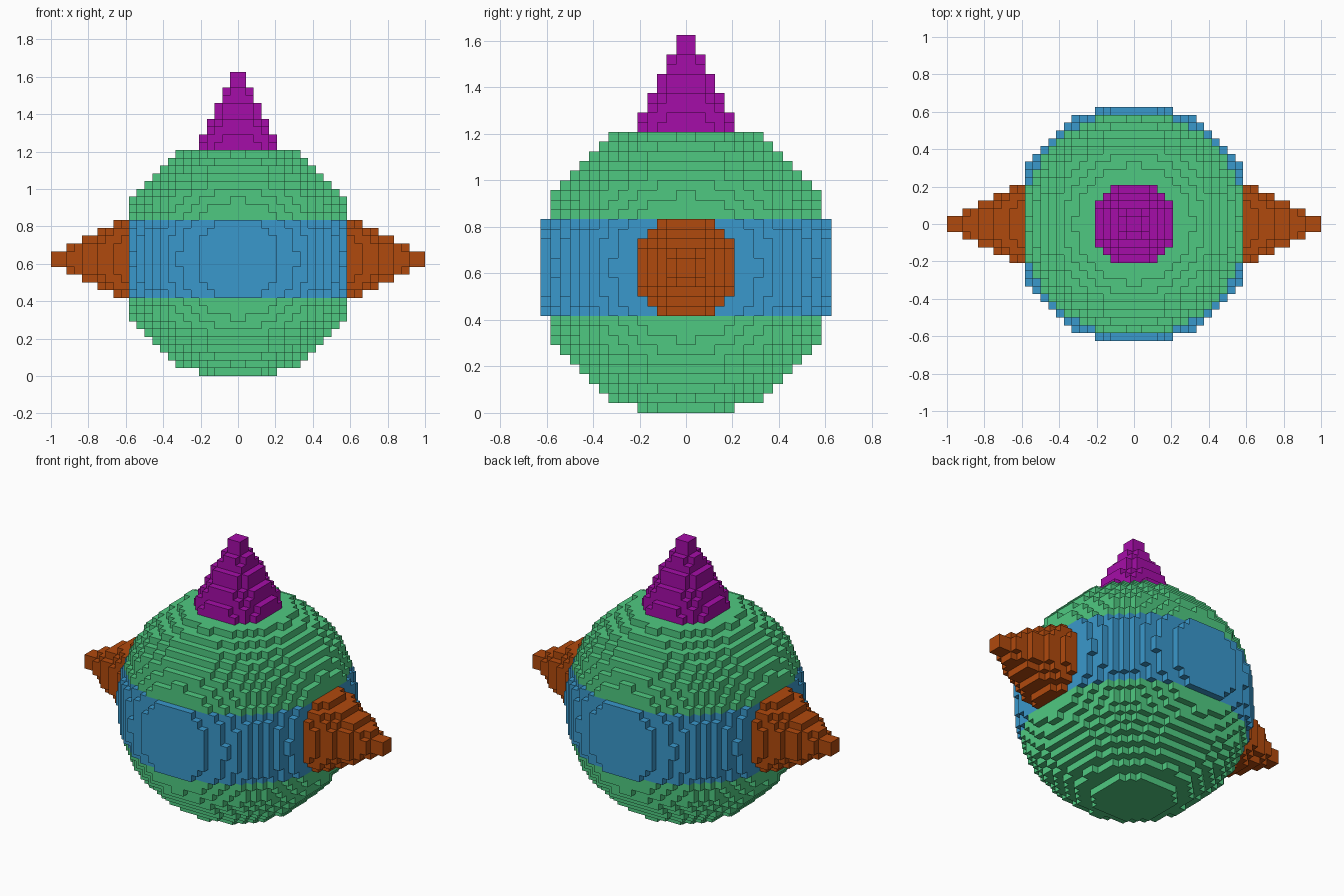
import bpy, bmesh, math
from mathutils import Vector

if "Cube" in bpy.data.objects:
    bpy.data.objects.remove(bpy.data.objects["Cube"])

U = 1 / 24        # edge of one cube
R = 15            # ball radius in cubes
CONE = 10         # cone length in cubes


def material(name, rgb):
    m = bpy.data.materials.new(name)
    m.diffuse_color = (*rgb, 1)
    m.use_nodes = True
    m.node_tree.nodes["Principled BSDF"].inputs["Base Color"].default_value = m.diffuse_color
    return m


green = material("green", (0.078, 0.584, 0.220))
blue = material("blue", (0.042, 0.314, 0.604))
purple = material("purple", (0.376, 0.004, 0.392))
orange = material("burnt orange", (0.434, 0.067, 0.004))


def cone_cells(axis, sign):
    """Stepped cone that starts in the ball's outermost layer."""
    cells = set()
    for k in range(CONE):
        limit = (5 * (1 - k / CONE) + 0.5) ** 2
        layer = R - 1 + k if sign > 0 else -R - k
        for a in range(-6, 6):
            for b in range(-6, 6):
                if (a + .5) ** 2 + (b + .5) ** 2 <= limit:
                    c = [a, b]
                    c.insert(axis, layer)
                    cells.add(tuple(c))
    return cells


top = cone_cells(2, 1)
right = cone_cells(0, 1)
left = cone_cells(0, -1)

# Ball, without the cells taken by the cones
span = range(-R, R)
ball = {(x, y, z) for x in span for y in span for z in span
        if (x + .5) ** 2 + (y + .5) ** 2 + (z + .5) ** 2 <= (R + .5) ** 2}
ball -= top | right | left
solid = ball | top | right | left


def build(name, cells, mats, rule=lambda z: 0):
    """Make a mesh from the exposed sides of the cells."""
    bm = bmesh.new()
    verts = {}

    def vert(p):
        if p not in verts:
            verts[p] = bm.verts.new((p[0] * U, p[1] * U, (p[2] + R) * U))
        return verts[p]

    for c in sorted(cells):
        for axis in range(3):
            for side in (0, 1):
                n = list(c)
                n[axis] += 2 * side - 1
                if tuple(n) in solid:
                    continue
                u, v = (axis + 1) % 3, (axis + 2) % 3
                ring = []
                for du, dv in ((0, 0), (1, 0), (1, 1), (0, 1)):
                    p = list(c)
                    p[axis] += side
                    p[u] += du
                    p[v] += dv
                    ring.append(vert(tuple(p)))
                f = bm.faces.new(ring if side else ring[::-1])
                f.material_index = rule(c[2])
    me = bpy.data.meshes.new(name)
    bm.to_mesh(me)
    bm.free()
    for m in mats:
        me.materials.append(m)
    ob = bpy.data.objects.new(name, me)
    bpy.context.collection.objects.link(ob)


# Green ball with a blue belt, ten cubes high
build("ball", ball, [green, blue], lambda z: int(-5 <= z < 5))
build("top_spike", top, [purple])
build("right_spike", right, [orange])
build("left_spike", left, [orange])
